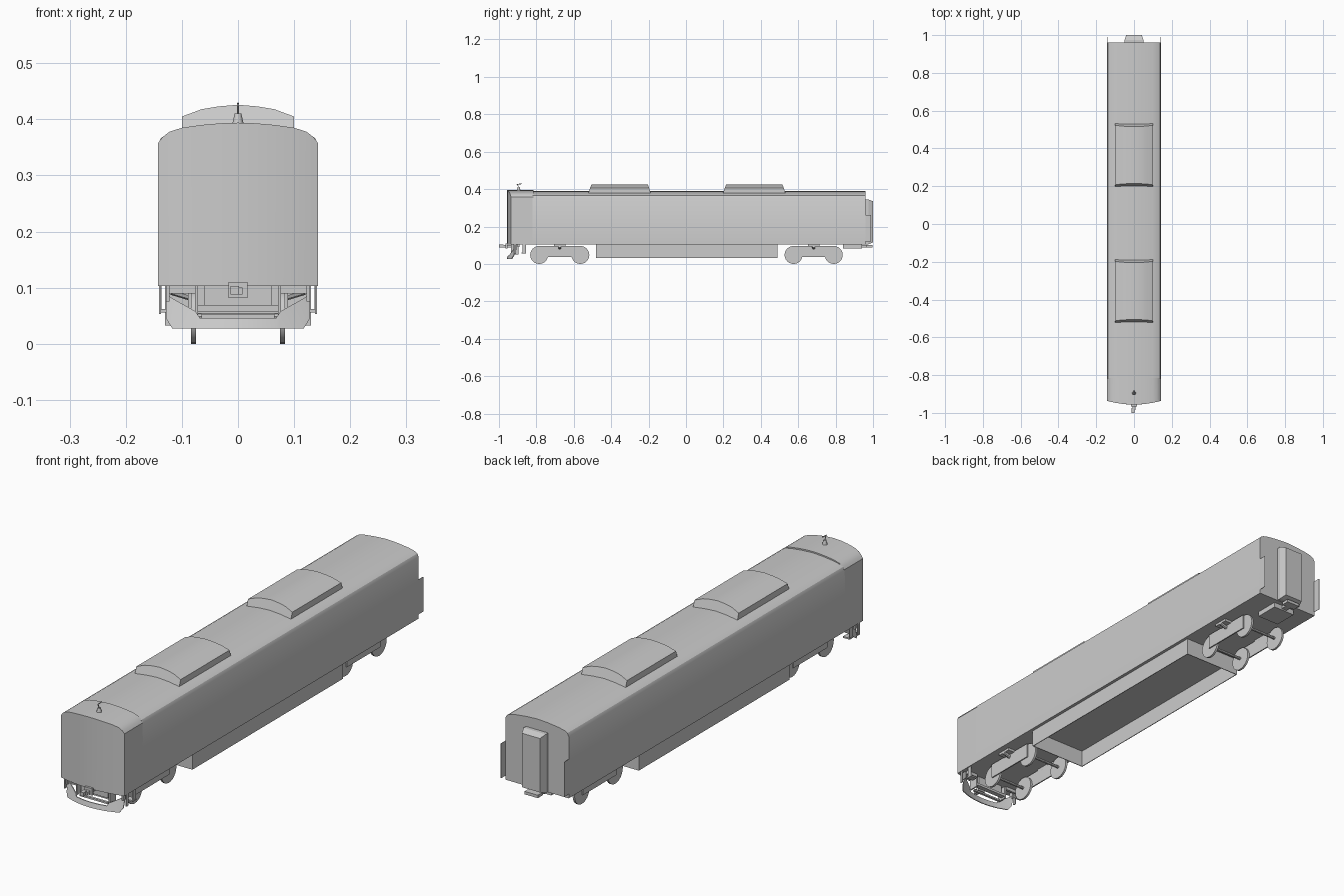
import bpy, bmesh, math
from mathutils import Vector

if "Cube" in bpy.data.objects:
    bpy.data.objects.remove(bpy.data.objects["Cube"])


def finish(name, verts, faces, smooth=None):
    me = bpy.data.meshes.new(name)
    me.from_pydata(verts, [], faces)
    bm = bmesh.new()
    bm.from_mesh(me)
    bmesh.ops.recalc_face_normals(bm, faces=bm.faces)
    bm.to_mesh(me)
    bm.free()
    ob = bpy.data.objects.new(name, me)
    bpy.context.collection.objects.link(ob)
    if smooth:
        bpy.ops.object.select_all(action='DESELECT')
        ob.select_set(True)
        bpy.context.view_layer.objects.active = ob
        bpy.ops.object.shade_smooth_by_angle(angle=math.radians(smooth))
    return ob


def columns(name, half, front, back, smooth=None):
    """Solid from half-width columns (x, z_bottom, z_top); front/back give y from (x, z)."""
    cols = [(-x, b, t) for x, b, t in reversed(half) if x > 0] + list(half)
    verts, faces = [], []
    for x, b, t in cols:
        verts += [(x, front(x, b), b), (x, front(x, t), t), (x, back(x, t), t), (x, back(x, b), b)]
    for i in range(len(cols) - 1):
        a, c = 4 * i, 4 * i + 4
        for k in range(4):
            n = (k + 1) % 4
            faces.append((a + k, a + n, c + n, c + k))
    e = 4 * (len(cols) - 1)
    faces += [(0, 1, 2, 3), (e, e + 1, e + 2, e + 3)]
    return finish(name, verts, faces, smooth)


def box(name, x0, x1, y0, y1, z0, z1):
    v = [(x, y, z) for x in (x0, x1) for y in (y0, y1) for z in (z0, z1)]
    f = [(0, 1, 3, 2), (4, 6, 7, 5), (0, 4, 5, 1), (2, 3, 7, 6), (0, 2, 6, 4), (1, 5, 7, 3)]
    return finish(name, v, f)


def rod(name, a, b, r0, r1=None, n=12):
    """Cylinder or cone between two points."""
    a, b = Vector(a), Vector(b)
    q = (b - a).to_track_quat('Z', 'Y')
    v = []
    for p, r in ((a, r0), (b, r0 if r1 is None else r1)):
        v += [p + q @ Vector((r * math.cos(2 * math.pi * i / n), r * math.sin(2 * math.pi * i / n), 0))
              for i in range(n)]
    f = [(i, (i + 1) % n, n + (i + 1) % n, n + i) for i in range(n)]
    f += [tuple(range(n)), tuple(range(n, 2 * n))]
    return finish(name, v, f, 35)


# Car body: slightly lower roof behind the cab
main = [(0, .389), (.05, .386), (.1, .380), (.125, .374), (.137, .367), (.143, .355)]
cab = [(0, .394), (.03, .393), (.065, .390), (.1, .385), (.122, .378), (.135, .368), (.143, .357)]
columns("car_body", [(x, .103, z) for x, z in main], lambda x, z: -.82, lambda x, z: .96, 30)
columns("cab", [(x, .103, z) for x, z in cab],
        lambda x, z: -.956 + .02 * (x / .143) ** 2, lambda x, z: -.815, 30)

# Roof units with sloping ends
unit = [(0, .37, .426), (.035, .37, .423), (.065, .37, .418), (.1, .37, .405)]
for i, y in enumerate((-.355, .365)):
    columns("roof_unit_%d" % i, unit,
            lambda x, z: y - .17 + (z - .37) * .35, lambda x, z: y + .17 - (z - .37) * .35, 30)

# Roof horn
rod("horn_base", (0, -.895, .388), (0, -.895, .410), .011, .006)
rod("horn_stem", (0, -.895, .41), (0, -.903, .427), .002, n=6)
rod("horn_arm", (0, -.905, .426), (0, -.878, .428), .002, n=6)

# Underfloor equipment skirt, open underneath
for s, side in ((-1, "left"), (1, "right")):
    box("equipment_skirt_" + side, s * .127, s * .130, -.48, .49, .033, .104)
for y, end in ((-.48, "front"), (.487, "rear")):
    box("equipment_skirt_" + end, -.128, .128, y, y + .003, .033, .104)

# Bogies
for end, ya, yb in (("front", -.785, -.565), ("rear", .575, .79)):
    mid = (ya + yb) / 2
    for y in (ya, yb):
        rod("axle_" + end, (-.08, y, .049), (.08, y, .049), .006, n=8)
        for s in (-1, 1):
            rod("wheel_" + end, (s * .075, y, .048), (s * .084, y, .048), .048, n=24)
    for s in (-1, 1):
        box("bogie_frame_" + end, s * .084, s * .089, ya, yb, .037, .097)
        box("spring_seat_" + end, s * .085, s * .118, mid - .03, mid + .03, .093, .104)
        rod("damper_" + end, (s * .085, mid, .085), (s * .118, mid, .095), .008, n=8)

# Rear gangway, tapered outward
finish("gangway",
       [(sx * w, y, z) for w, y, z0, z1 in ((.05, .955, .105, .345), (.05, .975, .105, .345),
                                           (.041, 1.0, .115, .335))
        for sx, z in ((-1, z0), (1, z0), (1, z1), (-1, z1))],
       [(4 * j + k, 4 * j + (k + 1) % 4, 4 * j + 4 + (k + 1) % 4, 4 * j + 4 + k)
        for j in range(2) for k in range(4)] + [(0, 1, 2, 3), (8, 9, 10, 11)])
for s in (-1, 1):
    box("rear_side_plate", s * .1415, s * .143, .955, .99, .12, .262)

# Rear coupler
box("rear_coupler_mount", -.05, .05, .84, .94, .082, .104)
box("rear_coupler_bar", -.012, .012, .92, .975, .088, .1)
box("rear_coupler_head", -.03, .03, .965, .998, .088, .1)

# Front plough, bowed and raked
plough = [(0, .027, .046), (.035, .027, .046), (.068, .027, .046), (.076, .027, .058),
          (.117, .027, .081), (.128, .045, .088)]
rake = lambda x, z: -.958 + .03 * (x / .128) ** 2 + (z - .027) * .3
columns("plough", plough, rake, lambda x, z: rake(x, z) + .004, 30)
box("plough_beam", -.065, .065, -.93, -.92, .046, .053)
box("coupler_frame", -.06, .06, -.925, -.9, .068, .104)
box("frame_lip", -.072, .072, -.915, -.895, .058, .068)
for s in (-1, 1):
    box("plough_strut", s * .071, s * .077, -.935, -.895, .05, .104)
    box("plough_corner_post", s * .122, s * .128, -.925, -.905, .075, .104)
    box("frame_bracket", s * .077, s * .125, -.9, -.89, .09, .104)
    box("step_hanger", s * .137, s * .141, -.92, -.908, .053, .104)
    box("cab_step", s * .11, s * .14, -.88, -.855, .056, .062)
    box("step_plate", s * .136, s * .139, -.875, -.855, .06, .104)

# Front coupler
box("front_coupler_bar", -.008, .008, -.985, -.9, .088, .1)
box("front_coupler_face", -.017, .017, -.965, -.955, .082, .11)
box("front_coupler_head", -.013, .002, -1.0, -.975, .088, .103)
